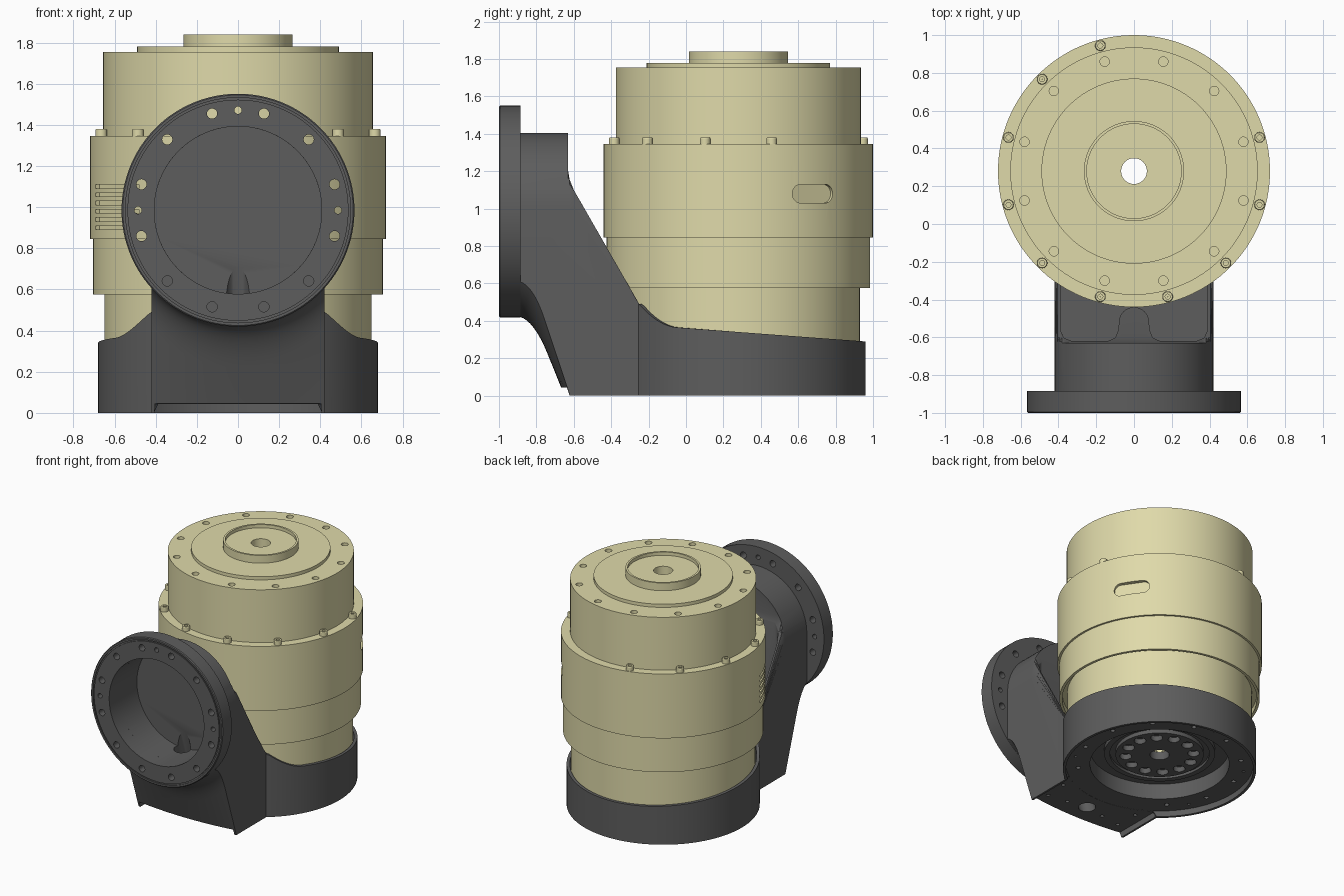
import bpy, bmesh
from math import sin, cos, pi, sqrt, radians
from mathutils import Vector

if "Cube" in bpy.data.objects:
    bpy.data.objects.remove(bpy.data.objects["Cube"])

CY = 0.28    # motor axis (y)
FZ = 0.985   # flange axis (z)


def material(name, col):
    m = bpy.data.materials.new(name)
    m.diffuse_color = (*col, 1)
    m.use_nodes = True
    m.node_tree.nodes["Principled BSDF"].inputs["Base Color"].default_value = m.diffuse_color
    return m


CREAM = material("cream_paint", (0.74, 0.70, 0.40))
DARK = material("dark_casting", (0.11, 0.11, 0.11))


def finish(name, bm, mat=None):
    bmesh.ops.remove_doubles(bm, verts=bm.verts, dist=1e-5)
    bmesh.ops.recalc_face_normals(bm, faces=bm.faces)
    me = bpy.data.meshes.new(name)
    bm.to_mesh(me)
    bm.free()
    ob = bpy.data.objects.new(name, me)
    bpy.context.collection.objects.link(ob)
    if mat:
        me.materials.append(mat)
    return ob


def about_z(r, h, a):
    return (r * cos(a), CY + r * sin(a), h)


def about_y(r, h, a):
    return (r * cos(a), h, FZ + r * sin(a))


def skin(bm, loops, closed):
    rows = [[bm.verts.new(p) for p in lp] for lp in loops]
    n = len(rows[0])
    for i in range(len(rows) if closed else len(rows) - 1):
        a, b = rows[i], rows[(i + 1) % len(rows)]
        for j in range(n):
            k = (j + 1) % n
            bm.faces.new((a[j], a[k], b[k], b[j]))
    if not closed:
        bm.faces.new(rows[0])
        bm.faces.new(rows[-1][::-1])


def lathe(name, prof, place, mat, seg=128):
    bm = bmesh.new()
    angs = [2 * pi * i / seg for i in range(seg)]
    skin(bm, [[place(r, h, a) for r, h in (prof(a) if callable(prof) else prof)]
              for a in angs], True)
    return finish(name, bm, mat)


def rods(specs, seg=20):
    bm = bmesh.new()
    for p0, p1, r in specs:
        p0, p1 = Vector(p0), Vector(p1)
        d = p1 - p0
        mx = d.to_track_quat('Z', 'Y').to_matrix().to_4x4()
        mx.translation = (p0 + p1) / 2
        bmesh.ops.create_cone(bm, cap_ends=True, segments=seg, radius1=r, radius2=r,
                              depth=d.length, matrix=mx)
    return finish("cutter", bm)


def slabs(polys):
    bm = bmesh.new()
    for pts, vec in polys:
        skin(bm, [pts, [Vector(p) + Vector(vec) for p in pts]], False)
    return finish("cutter", bm)


def cut(ob, *cutters):
    for c in cutters:
        c.hide_render = True
        m = ob.modifiers.new("cut", 'BOOLEAN')
        m.operation, m.solver, m.object = 'DIFFERENCE', 'EXACT', c
        bpy.context.view_layer.objects.active = ob
        bpy.ops.object.modifier_apply(modifier=m.name)
        bpy.data.objects.remove(c)


def circle_of(place, r, h0, h1, rad, n=12, start=15):
    return [(place(r, h0, radians(start + 360 / n * i)),
             place(r, h1, radians(start + 360 / n * i)), rad) for i in range(n)]


# Motor housing with a through bore
motor = lathe("motor_housing", [
    (.068, .184), (.65, .184), (.65, .62), (.685, .62), (.685, .575), (.705, .575),
    (.705, .845), (.72, .845), (.72, 1.345), (.655, 1.345), (.655, 1.755), (.49, 1.755),
    (.49, 1.78), (.265, 1.78), (.265, 1.84), (.25, 1.84), (.25, 1.815), (.068, 1.815)],
    about_z, CREAM)


def tangent_frame(deg):
    a = radians(deg)
    return Vector((cos(a), sin(a), 0)), Vector((-sin(a), cos(a), 0))


# Cooling slots and side recess cut in the housing
n, t = tangent_frame(212)
slots = []
for i in range(6):
    c = Vector((0, CY, .9 + .04 * i)) + n * .67
    slots.append(([c + t * s * .2 + Vector((0, 0, z)) for s, z in
                   ((-1, -.009), (1, -.009), (1, .009), (-1, .009))], n * .1))
n, t = tangent_frame(34)
c = Vector((0, CY, 1.08)) + n * .69
pts = []
for i in range(24):
    a = 2 * pi * (i + .5) / 24
    side = 1 if cos(a) > 0 else -1
    pts.append(c + t * (side * .08 + .05 * cos(a)) + Vector((0, 0, .05 * sin(a))))
cut(motor, rods(circle_of(about_z, .6, 1.71, 1.8, .025)), slabs(slots), slabs([(pts, n * .1)]))

# Socket screws on the shoulder (two positions stay empty)
for i in range(12):
    if i in (1, 2):
        continue
    a = radians(15 + 30 * i)
    px, py = .688 * cos(a), CY + .688 * sin(a)
    lathe("shoulder_screw", [(.001, 1.34), (.028, 1.34), (.028, 1.375), (.025, 1.38),
                             (.013, 1.38), (.013, 1.36), (.001, 1.36)],
          lambda r, h, b: (px + r * cos(b), py + r * sin(b), h), CREAM, 24)


# Base cup with a sloping rim
def rim_z(y):
    if y > -.05:
        return .365 - .075 * (y + .05) / 1.01
    s = min(1, (-.05 - y) / .2)
    return .365 + .015 * s + .11 * s * s


def base_section(a):
    y = CY + .68 * sin(a)
    top = rim_z(y)
    low = .044 if (y < 0 and abs(.68 * cos(a)) < .405) else 0
    return [(.49, .18), (.49, .045), (.66, .045), (.66, low), (.68, low),
            (.68, top), (.657, top), (.657, .18)]


base = lathe("base_cup", base_section, about_z, DARK, 160)
cut(base, rods(circle_of(about_z, .575, 0, .1, .017) + circle_of(about_z, .6, 0, .1, .01, 6, 30)))

# Output hub seen from below
hub = lathe("output_hub", [
    (.068, .12), (.31, .12), (.31, .15), (.35, .15), (.35, .13), (.39, .13),
    (.39, .165), (.5, .165), (.5, .182), (.068, .182)], about_z, DARK)
cut(hub, rods(circle_of(about_z, .24, .1, .16, .042)))


# Arm: side profile swept across x, blending tube, slope and front web
def arm_slice(x):
    t = 1 - (x / .42) ** 2
    top = FZ + sqrt(max(0, .42 ** 2 - x * x))
    zf = FZ - sqrt(.563 ** 2 - x * x)
    zb = .045 if abs(x) < .4045 else 0
    web = lambda z: Vector((x, -.62 - .03 * t - (.333 + .07 * t) * z, z))
    p0, p1, p2 = Vector((x, -.89, zf)), web(zf - .02), web(zf - .2)
    pts = [Vector((x, y, min(z, top))) for y, z in
           ((-.89, 1.5), (-.63, 1.5), (-.63, 1.2), (-.622, 1.155), (-.6, 1.1), (-.25, .49))]
    pts += [Vector((x, -.25, zb)), web(zb)]
    for i in range(9):
        s = 1 - i / 8
        pts.append(p0 * (1 - s) ** 2 + p1 * 2 * s * (1 - s) + p2 * s * s)
    return pts


xs = sorted([.42 * sin(radians(d)) for d in range(-70, 71, 5)]
            + [s * v for s in (-1, 1) for v in (.404, .405, .412, .417, .42)])
bm = bmesh.new()
skin(bm, [arm_slice(x) for x in xs], False)
bmesh.ops.triangulate(bm, faces=[f for f in bm.faces if len(f.verts) == 4])
arm = finish("flange_arm", bm, DARK)

# Rear pocket leaving thin walls and a rounded cable boss
half = [(.39, -.2), (.39, -.56), (.372, -.602), (.33, -.62), (.14, -.62), (.1, -.603), (.082, -.56)]
arch = [(.08 * cos(radians(d)), -.52 + .08 * sin(radians(d))) for d in range(0, 181, 15)]
plan = half + arch + [(-x, y) for x, y in reversed(half)]
pocket = slabs([([Vector((x, y, .13)) for x, y in plan], (0, 0, 1.5))])
cavity = rods([((0, -1.1, FZ), (0, -.66, FZ), .407)], 96)
channel = rods([((0, -.484, -.05), (0, -.72, .70), .06)], 32)
floor_holes = rods([((s * x, y, 0), (s * x, y, .09), .014)
                    for s in (-1, 1) for x, y in ((.16, -.54), (.32, -.56), (.33, -.38))], 16)
cut(arm, pocket, cavity, channel, floor_holes)

# Bolted flange ring
flange = lathe("front_flange", [
    (.407, -1), (.537, -1), (.537, -.992), (.547, -.992), (.547, -1), (.56, -1),
    (.566, -.994), (.566, -.885), (.407, -.885)], about_y, DARK)
cut(flange, rods(circle_of(about_y, .486, -1.05, -.85, .025)
                 + circle_of(about_y, .486, -1.05, -.85, .018, 4, 0)[:3]))

# Smooth shading with crisp edges
for ob in list(bpy.context.collection.objects):
    bpy.ops.object.select_all(action='DESELECT')
    ob.select_set(True)
    bpy.context.view_layer.objects.active = ob
    bpy.ops.object.shade_smooth_by_angle(angle=radians(28))
